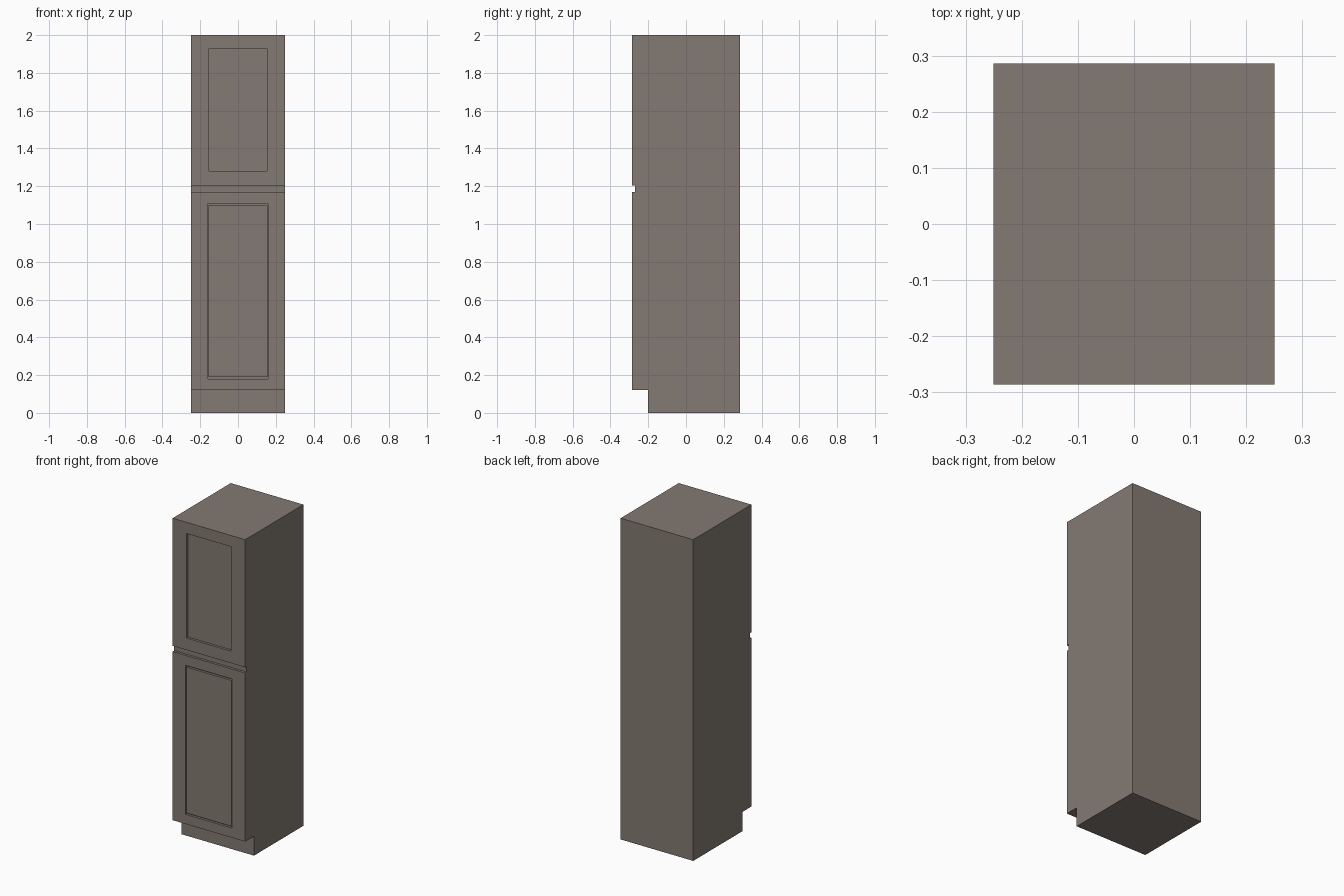
import bpy, bmesh

if "Cube" in bpy.data.objects:
    bpy.data.objects.remove(bpy.data.objects["Cube"])

FRONT, BACK = -0.286, 0.286   # outer door face and cabinet back
BODY_FRONT = -0.271           # carcass face behind the doors
HALF_W = 0.25


def material(name, rgb):
    mat = bpy.data.materials.new(name)
    mat.diffuse_color = (*rgb, 1)
    mat.use_nodes = True
    mat.node_tree.nodes["Principled BSDF"].inputs["Base Color"].default_value = mat.diffuse_color
    return mat


PAINT = material("taupe_paint", (0.23, 0.195, 0.17))


def finish(name, bm):
    bmesh.ops.recalc_face_normals(bm, faces=bm.faces)
    mesh = bpy.data.meshes.new(name)
    bm.to_mesh(mesh)
    bm.free()
    mesh.materials.append(PAINT)
    obj = bpy.data.objects.new(name, mesh)
    bpy.context.collection.objects.link(obj)
    return obj


def slab(name, x, z0, z1):
    """Panel of door thickness spanning -x..x and z0..z1."""
    bm = bmesh.new()
    bmesh.ops.create_cube(bm, size=1)
    for v in bm.verts:
        v.co = (2 * x * v.co.x,
                BODY_FRONT if v.co.y > 0 else FRONT,
                z1 if v.co.z > 0 else z0)
    return finish(name, bm)


def door_frame(name, z0, z1, open_x, open_z0, open_z1):
    """Mitred door frame with a rectangular opening."""
    bm = bmesh.new()
    rings = []
    for y in (FRONT, BODY_FRONT):
        for x, a, b in ((HALF_W, z0, z1), (open_x, open_z0, open_z1)):
            rings.append([bm.verts.new(p) for p in
                          ((-x, y, a), (x, y, a), (x, y, b), (-x, y, b))])
    outer_f, inner_f, outer_b, inner_b = rings
    for r, s in ((outer_f, inner_f), (inner_f, inner_b),
                 (inner_b, outer_b), (outer_b, outer_f)):
        for i in range(4):
            j = (i + 1) % 4
            bm.faces.new((r[i], r[j], s[j], s[i]))
    return finish(name, bm)


# Carcass: side profile with toe-kick recess, extruded across the width
bm = bmesh.new()
profile = [(-0.2, 0), (BACK, 0), (BACK, 2), (BODY_FRONT, 2),
           (BODY_FRONT, 0.12), (-0.2, 0.12)]
face = bm.faces.new([bm.verts.new((-HALF_W, y, z)) for y, z in profile])
ext = bmesh.ops.extrude_face_region(bm, geom=[face])
moved = [v for v in ext["geom"] if isinstance(v, bmesh.types.BMVert)]
bmesh.ops.translate(bm, verts=moved, vec=(2 * HALF_W, 0, 0))
finish("carcass", bm)

# Upper door: frame around a recessed panel
door_frame("upper_door_frame", 1.205, 2.0, 0.153, 1.28, 1.93)

# Lower door: frame with a flush panel set off by a narrow groove
door_frame("lower_door_frame", 0.12, 1.17, 0.16, 0.18, 1.108)
slab("lower_door_panel", 0.156, 0.19, 1.098)
